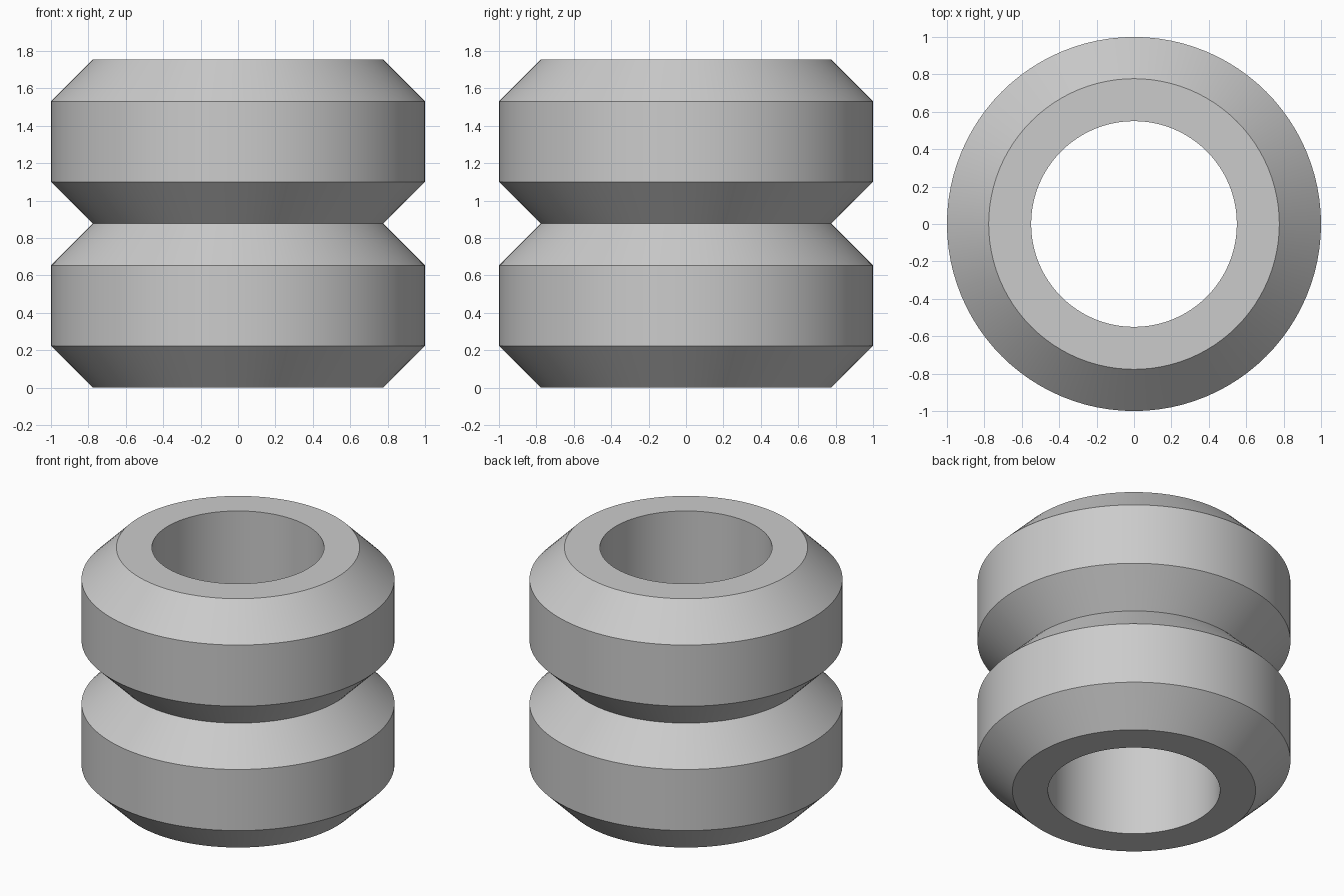
import bpy
import bmesh
import math
from mathutils import Matrix, Vector

old = bpy.data.objects.get("Cube")
if old:
    bpy.data.objects.remove(old, do_unlink=True)

# Plain grey material
grey = bpy.data.materials.new("plain_grey")
grey.use_nodes = True
colour = (0.6, 0.6, 0.6, 1)
grey.diffuse_color = colour
grey.node_tree.nodes["Principled BSDF"].inputs["Base Color"].default_value = colour

SEGMENTS = 96
OUTER, NECK, BORE = 1.0, 0.777, 0.55
CHAMFER = OUTER - NECK
RIB_HEIGHT = 0.877

# Closed cross-section: two chamfered ribs outside, straight bore inside
profile = [(BORE, 0), (NECK, 0)]
for i in range(2):
    base = i * RIB_HEIGHT
    profile += [(OUTER, base + CHAMFER),
                (OUTER, base + RIB_HEIGHT - CHAMFER),
                (NECK, base + RIB_HEIGHT)]
profile.append((BORE, 2 * RIB_HEIGHT))

# Turn the section about the vertical axis
bm = bmesh.new()
rings = []
for s in range(SEGMENTS):
    turn = Matrix.Rotation(math.tau * s / SEGMENTS, 3, "Z")
    rings.append([bm.verts.new(turn @ Vector((r, 0, z))) for r, z in profile])
count = len(profile)
for s, ring in enumerate(rings):
    following = rings[(s + 1) % SEGMENTS]
    for k in range(count):
        n = (k + 1) % count
        bm.faces.new((ring[k], following[k], following[n], ring[n]))
bmesh.ops.recalc_face_normals(bm, faces=bm.faces)

mesh = bpy.data.meshes.new("ribbed_bushing")
bm.to_mesh(mesh)
bm.free()
mesh.materials.append(grey)
bushing = bpy.data.objects.new("ribbed_bushing", mesh)
bpy.context.collection.objects.link(bushing)

# Smooth around the axis, crisp at the chamfers
bpy.ops.object.select_all(action="DESELECT")
bushing.select_set(True)
bpy.context.view_layer.objects.active = bushing
bpy.ops.object.shade_smooth_by_angle(angle=math.radians(30))
